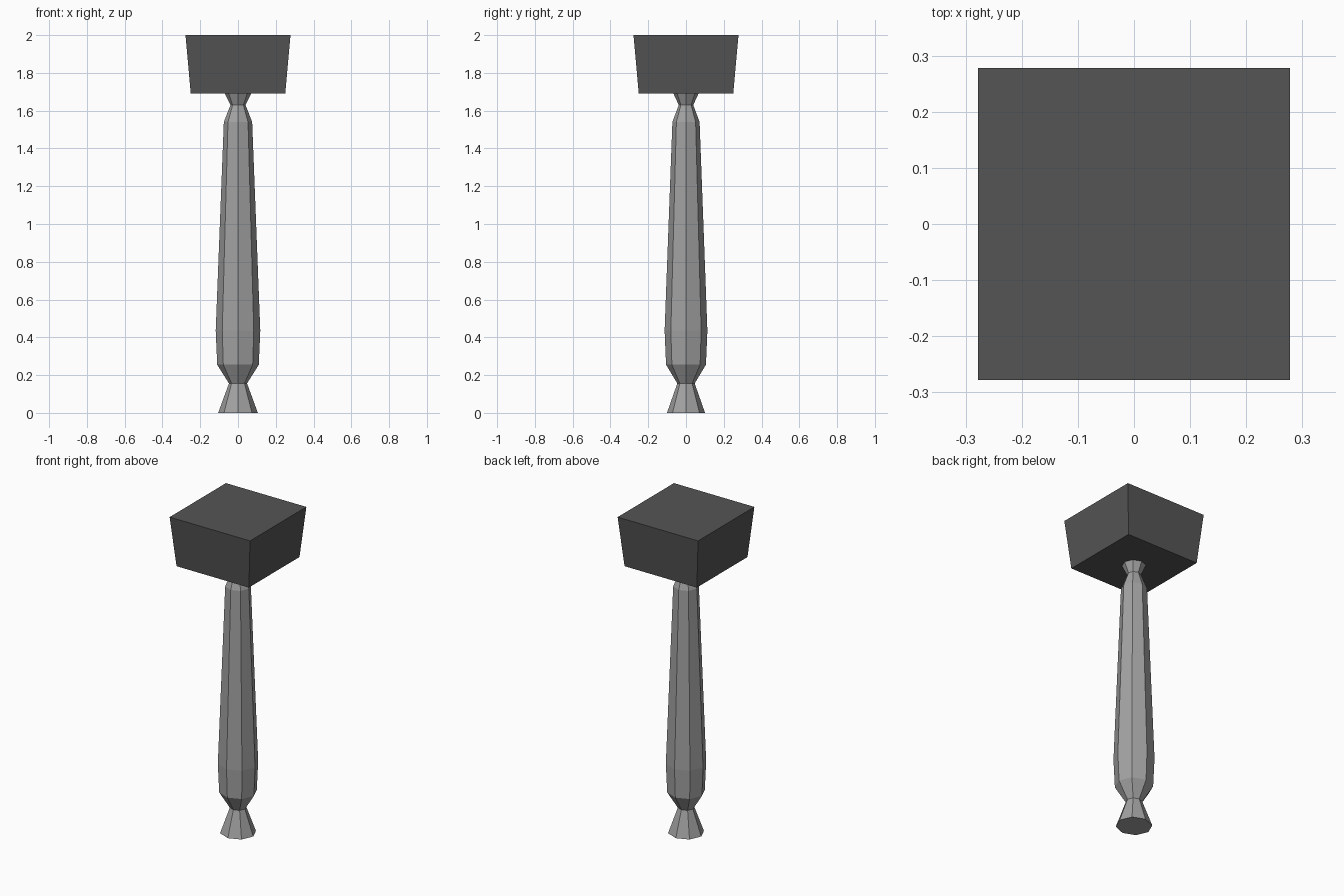
import bpy, bmesh, math

if "Cube" in bpy.data.objects:
    bpy.data.objects.remove(bpy.data.objects["Cube"])

def material(name, v):
    m = bpy.data.materials.new(name)
    m.diffuse_color = (v, v, v, 1)
    m.use_nodes = True
    m.node_tree.nodes["Principled BSDF"].inputs["Base Color"].default_value = m.diffuse_color
    return m

def stacked(name, profile, sides, start, mat, y_scale=1.0):
    """Closed low-poly solid from (radius, height) rings."""
    bm = bmesh.new()
    rings = []
    for r, z in profile:
        ring = []
        for i in range(sides):
            a = start + 2 * math.pi * i / sides
            ring.append(bm.verts.new((r * math.cos(a), r * math.sin(a) * y_scale, z)))
        rings.append(ring)
    for lo, hi in zip(rings, rings[1:]):
        for i in range(sides):
            j = (i + 1) % sides
            bm.faces.new((lo[i], lo[j], hi[j], hi[i]))
    bm.faces.new(rings[0][::-1])
    bm.faces.new(rings[-1])
    me = bpy.data.meshes.new(name)
    bm.to_mesh(me)
    bm.free()
    me.materials.append(mat)
    ob = bpy.data.objects.new(name, me)
    bpy.context.collection.objects.link(ob)
    return ob

dark = material("dark grey", 0.09)
light = material("light grey", 0.36)

# Turned octagonal handle
stacked("handle", [(0.105, 0), (0.048, 0.156), (0.11, 0.255), (0.118, 0.435),
                   (0.075, 1.54), (0.04, 1.63), (0.069, 1.69)],
        8, 0, light, 0.96)

# Square head, flaring towards the top
d = math.sqrt(2)
stacked("head", [(0.25 * d, 1.69), (0.278 * d, 2.0)], 4, math.pi / 4, dark)
